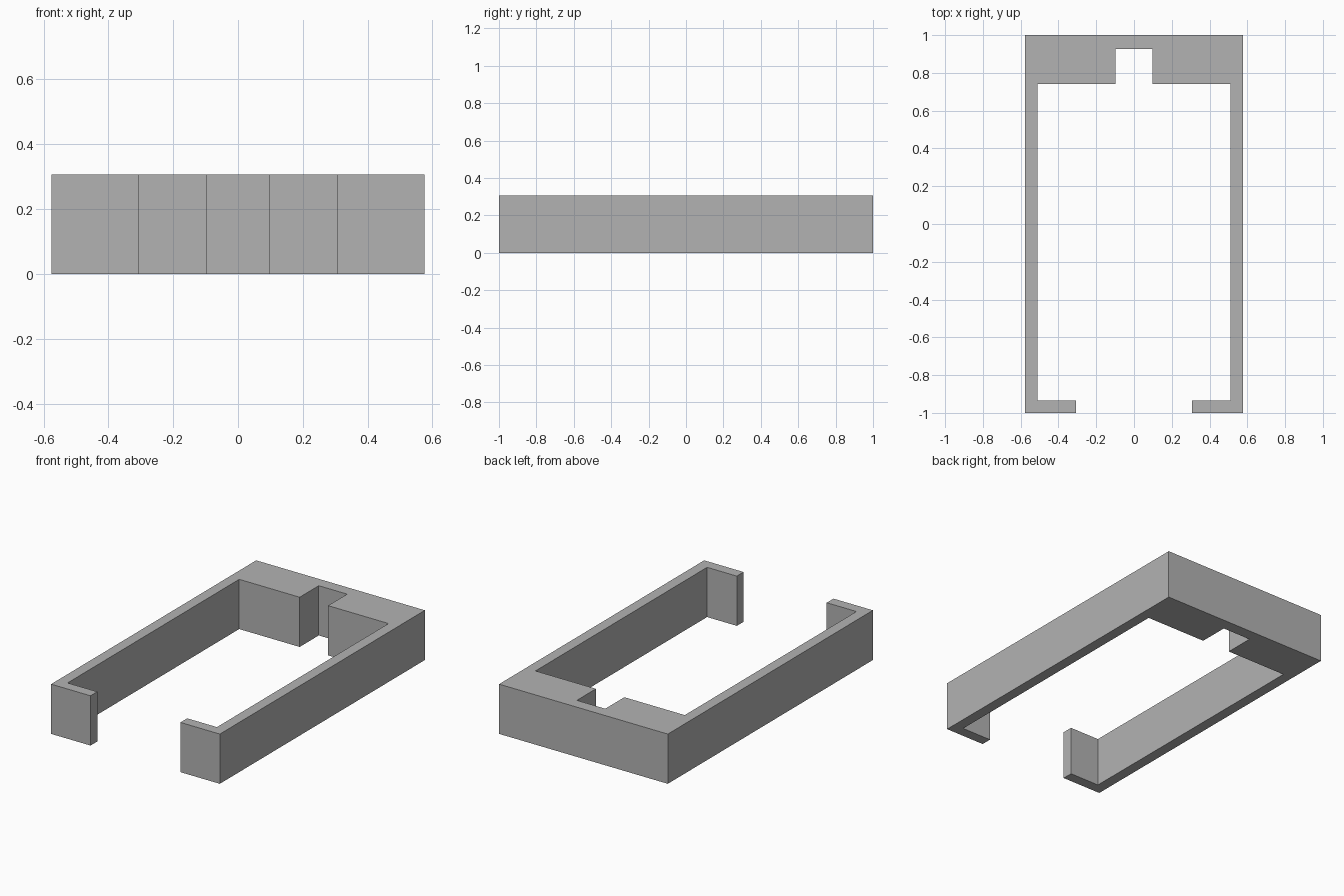
import bpy
import bmesh

cube = bpy.data.objects.get("Cube")
if cube:
    bpy.data.objects.remove(cube, do_unlink=True)

HEIGHT = 0.307

# Single plain grey
grey = bpy.data.materials.new("plain_grey")
grey.use_nodes = True
colour = (0.45, 0.45, 0.45, 1)
grey.diffuse_color = colour
grey.node_tree.nodes["Principled BSDF"].inputs["Base Color"].default_value = colour

# Left half of the plan, from the front lip round to the notch in the back block
half = [(0.307, -1), (0.576, -1), (0.576, 1)]
inner = [(0.097, 0.926), (0.097, 0.74), (0.51, 0.74), (0.51, -0.934), (0.307, -0.934)]

# Mirror the half plan into one closed outline, counter-clockwise
mirrored = [(-x, y) for x, y in reversed(half)]
mirrored_inner = [(-x, y) for x, y in reversed(inner)]
outline = half + mirrored + mirrored_inner + inner

# Extrude the outline upwards into the bracket
bm = bmesh.new()
base = bm.faces.new([bm.verts.new((x, y, 0)) for x, y in outline])
extruded = bmesh.ops.extrude_face_region(bm, geom=[base], use_keep_orig=True)
top_verts = [v for v in extruded["geom"] if isinstance(v, bmesh.types.BMVert)]
bmesh.ops.translate(bm, vec=(0, 0, HEIGHT), verts=top_verts)
bmesh.ops.recalc_face_normals(bm, faces=bm.faces)

mesh = bpy.data.meshes.new("open_bracket")
bm.to_mesh(mesh)
bm.free()
mesh.materials.append(grey)
bpy.context.collection.objects.link(bpy.data.objects.new("open_bracket", mesh))
